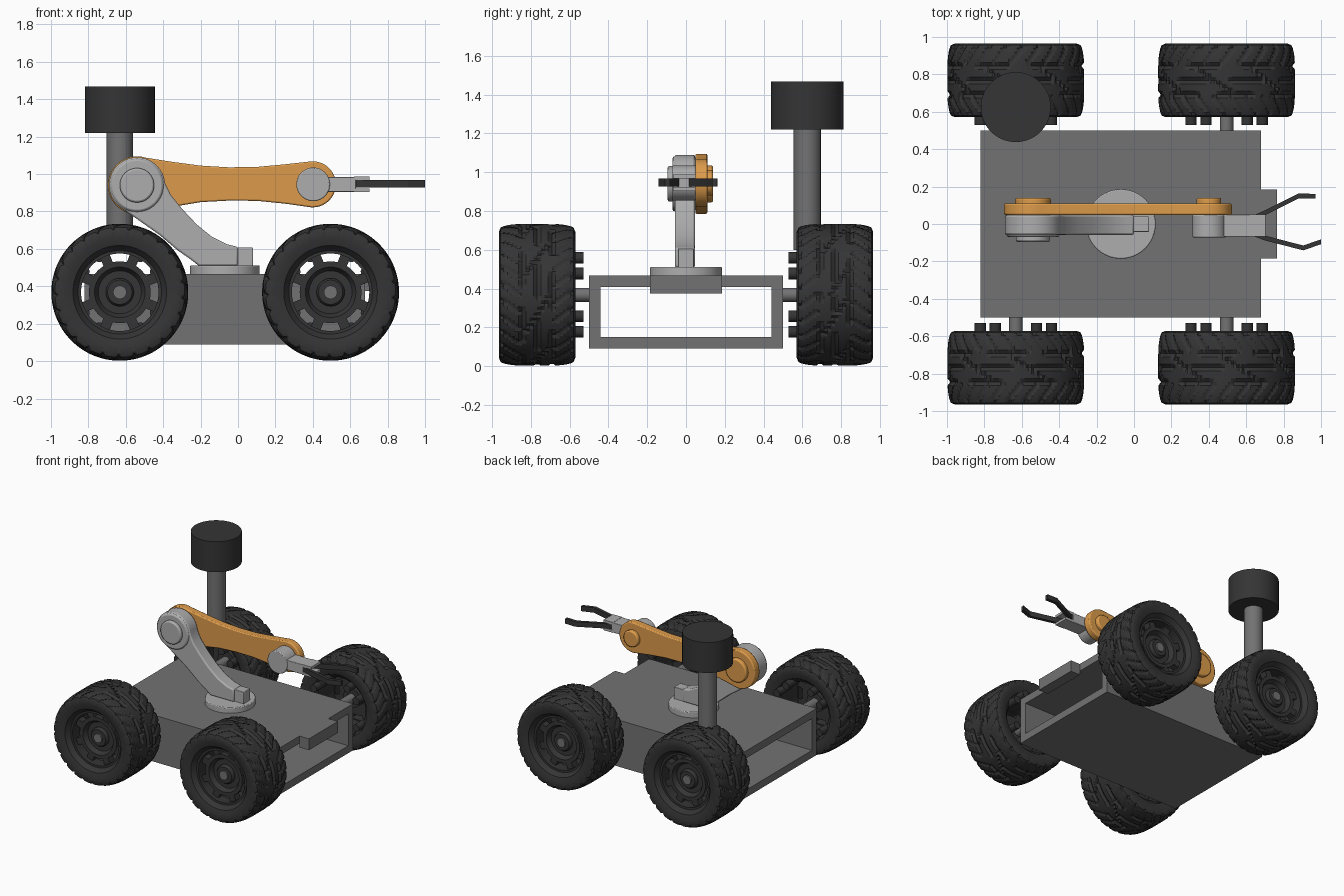
import bpy, bmesh
from math import sin, cos, pi, radians
from mathutils import Matrix, Vector

if "Cube" in bpy.data.objects:
    bpy.data.objects.remove(bpy.data.objects["Cube"])


def material(name, r, g, b):
    m = bpy.data.materials.new(name)
    m.diffuse_color = (r, g, b, 1)
    m.use_nodes = True
    m.node_tree.nodes["Principled BSDF"].inputs["Base Color"].default_value = m.diffuse_color
    return m


DARK = material("dark_rubber", 0.035, 0.035, 0.035)
STEEL = material("mid_grey", 0.17, 0.17, 0.17)
LIGHT = material("light_grey", 0.42, 0.42, 0.42)
ORANGE = material("orange", 0.72, 0.33, 0.07)


def finish(name, bm, mat, bevel=0):
    bmesh.ops.recalc_face_normals(bm, faces=bm.faces)
    me = bpy.data.meshes.new(name)
    bm.to_mesh(me)
    bm.free()
    ob = bpy.data.objects.new(name, me)
    bpy.context.collection.objects.link(ob)
    me.materials.append(mat)
    bpy.ops.object.select_all(action='DESELECT')
    ob.select_set(True)
    bpy.context.view_layer.objects.active = ob
    bpy.ops.object.shade_smooth_by_angle(angle=radians(32))
    if bevel:
        b = ob.modifiers.new("bevel", 'BEVEL')
        b.width, b.segments, b.limit_method = bevel, 2, 'ANGLE'
        b.angle_limit = radians(40)
    return ob


def add_box(bm, x0, x1, y0, y1, z0, z1, turn=Matrix()):
    m = Matrix.Translation(((x0 + x1) / 2, (y0 + y1) / 2, (z0 + z1) / 2))
    bmesh.ops.create_cube(bm, size=1, matrix=turn @ m @ Matrix.Diagonal((x1 - x0, y1 - y0, z1 - z0, 1)))


def add_cyl(bm, a, b, r, seg=48):
    a, b = Vector(a), Vector(b)
    rot = (b - a).to_track_quat('Z', 'Y').to_matrix().to_4x4()
    bmesh.ops.create_cone(bm, cap_ends=True, segments=seg, radius1=r, radius2=r,
                          depth=(b - a).length, matrix=Matrix.Translation((a + b) / 2) @ rot)


def box(name, dims, mat, bevel=0):
    bm = bmesh.new()
    add_box(bm, *dims)
    return finish(name, bm, mat, bevel)


def cyl(name, a, b, r, mat, bevel=0, seg=48):
    bm = bmesh.new()
    add_cyl(bm, a, b, r, seg)
    return finish(name, bm, mat, bevel)


def prism(name, pts, base, depth, mat, bevel=0):
    """Outline placed by base(u, v), extruded along the vector depth."""
    bm = bmesh.new()
    face = bm.faces.new([bm.verts.new(base(u, v)) for u, v in pts])
    ext = bmesh.ops.extrude_face_region(bm, geom=[face], use_keep_orig=True)
    bmesh.ops.translate(bm, vec=depth, verts=[g for g in ext['geom'] if isinstance(g, bmesh.types.BMVert)])
    return finish(name, bm, mat, bevel)


def arc(cx, cz, r, a0, a1, n=24):
    return [(cx + r * cos(radians(a0 + (a1 - a0) * i / n)),
             cz + r * sin(radians(a0 + (a1 - a0) * i / n))) for i in range(n + 1)]


def lathe(bm, seg, profile, radius=lambda r, j, i: r):
    """Closed (radius, y) profile revolved about the y axis."""
    rings = []
    for i in range(seg):
        a = 2 * pi * i / seg
        rings.append([bm.verts.new((radius(r, j, i) * cos(a), y, radius(r, j, i) * sin(a)))
                      for j, (r, y) in enumerate(profile)])
    n = len(profile)
    for i in range(seg):
        p, q = rings[i], rings[(i + 1) % seg]
        for j in range(n):
            bm.faces.new((p[j], p[(j + 1) % n], q[(j + 1) % n], q[j]))


# Chassis: rectangular tube open at both ends
bm = bmesh.new()
loops = [[bm.verts.new((x, sy * hy, z1 if sz > 0 else z0))
          for sy, sz in ((-1, -1), (1, -1), (1, 1), (-1, 1))]
         for x, hy, z0, z1 in ((-.82, .5, .09, .467), (.68, .5, .09, .467),
                               (.68, .44, .15, .407), (-.82, .44, .15, .407))]
for k in range(4):
    p, q = loops[k], loops[(k + 1) % 4]
    for i in range(4):
        bm.faces.new((p[i], p[(i + 1) % 4], q[(i + 1) % 4], q[i]))
finish("chassis_tube", bm, STEEL)
box("front_block", (.68, .765, -.185, .185, .375, .467), STEEL)

# Tyre with grooved tread (local axis y, outward is +y)
ROWS = 19
tread = [(.366 - .012 * abs(1 - 2 * j / (ROWS - 1)) ** 4, .172 - .344 * j / (ROWS - 1)) for j in range(ROWS)]
side = [(.235, .165), (.25, .185), (.29, .197), (.325, .197), (.347, .188)]
profile = side + tread + [(r, -y) for r, y in reversed(side)] + [(.215, -.15), (.215, .14)]


def groove(r, j, i):
    k = j - len(side)
    if not -1 <= k <= ROWS:
        return r
    v = abs(k - (ROWS - 1) / 2) / ((ROWS - 1) / 2)
    if v > .55:
        cut = (i + int(7 * v) + (3 if k > ROWS / 2 else 0)) % 6 == 0
    else:
        cut = (k in (5, 9, 13) and (i + 4 * k) % 20 < 13) or (i + 2 * k) % 20 == 0
    return r - (.015 if cut else 0)


bm = bmesh.new()
lathe(bm, 150, profile, groove)
tyre = finish("tyre", bm, DARK)

# Rim: dished centre, spokes between eight windows, hub and inner bolts
bm = bmesh.new()
lathe(bm, 64, [(.207, .15), (.225, .15), (.225, .06), (.207, .06)])
lathe(bm, 64, [(.03, .085), (.115, .085), (.135, .12), (.165, .12), (.165, .05), (.03, .05)])
lathe(bm, 48, [(.03, .115), (.065, .115), (.075, .10), (.075, -.02), (.03, -.02)])
for k in range(8):
    a = radians(22.5 + 45 * k)
    add_box(bm, .145, .22, .055, .115, -.027, .027, Matrix.Rotation(a, 4, 'Y'))
    b = radians((30, 60)[k % 2] + 90 * (k // 2))
    add_cyl(bm, (.22 * cos(b), -.24, .22 * sin(b)), (.22 * cos(b), -.08, .22 * sin(b)), .03, 12)
rim = finish("wheel_rim", bm, DARK)

# Four wheels and their axles
first = True
for x in (-.632, .495):
    for s in (1, -1):
        for src in (tyre, rim):
            ob = src if first else bpy.data.objects.new(src.name, src.data)
            if not first:
                bpy.context.collection.objects.link(ob)
            ob.location = (x, s * .768, .368)
            ob.rotation_euler = (0, 0, 0 if s > 0 else pi)
        first = False
        cyl("axle", (x, s * .47, .368), (x, s * .895, .368), .036, STEEL, seg=6 * 4)

# Sensor mast
cyl("mast_post", (-.632, .625, .6), (-.632, .625, 1.23), .07, STEEL)
cyl("mast_head", (-.632, .625, 1.22), (-.632, .625, 1.467), .187, DARK, seg=64)

# Arm turntable and lower link
xz = lambda y: (lambda u, v: (u, y, v))
cyl("turntable", (-.07, 0, .46), (-.07, 0, .512), .186, LIGHT, .006, 64)
lower = arc(-.54, .94, .15, 5, 225) + [(-.42, .675), (-.32, .59), (-.255, .545), (-.21, .51), (0, .51), (0, .61),
                                       (-.06, .625), (-.14, .665), (-.22, .73), (-.30, .815), (-.36, .89)]
prism("lower_arm", lower, xz(-.058), (0, .105, 0), LIGHT, .01)
box("lower_arm_foot", (-.03, .08, -.042, .04, .505, .607), LIGHT, .004)
cyl("elbow_drum", (-.54, -.07, .94), (-.54, .05, .94), .142, LIGHT, .012)
cyl("elbow_cap", (-.54, -.095, .94), (-.54, -.06, .94), .092, LIGHT, .01)

# Upper link
upper = (arc(-.54, .94, .155, 72, 270) + [(-.38, .82), (-.2, .85), (-.05, .858), (.1, .857), (.25, .842)]
         + arc(.4, .945, .123, -95, 95)
         + [(.25, 1.052), (.1, 1.038), (-.05, 1.036), (-.2, 1.045), (-.35, 1.065)])
prism("upper_arm", upper, xz(.048), (0, .062, 0), ORANGE, .008)
cyl("upper_arm_elbow_cap", (-.54, .10, .94), (-.54, .14, .94), .095, ORANGE, .01)
cyl("upper_arm_wrist_cap", (.4, .10, .945), (.4, .14, .945), .066, ORANGE, .01)

# Wrist and clevis
cyl("wrist_drum", (.402, -.072, .945), (.402, .05, .945), .09, LIGHT, .006)
box("wrist_block", (.45, .63, -.068, .05, .905, .985), LIGHT, .004)
for z in (.903, .967):
    box("wrist_fork_plate", (.62, .703, -.068, .05, z, z + .02), LIGHT)

# Gripper fingers: bent bars
for name, path in (("finger_left", [(.62, .025), (.70, .06), (.88, .15), (.97, .148)]),
                   ("finger_right", [(.62, -.045), (.70, -.075), (.905, -.128), (1.0, -.095)])):
    outline = [(x, y + .013) for x, y in path] + [(x, y - .013) for x, y in reversed(path)]
    prism(name, outline, lambda u, v: (u, v, .927), (0, 0, .04), DARK)
